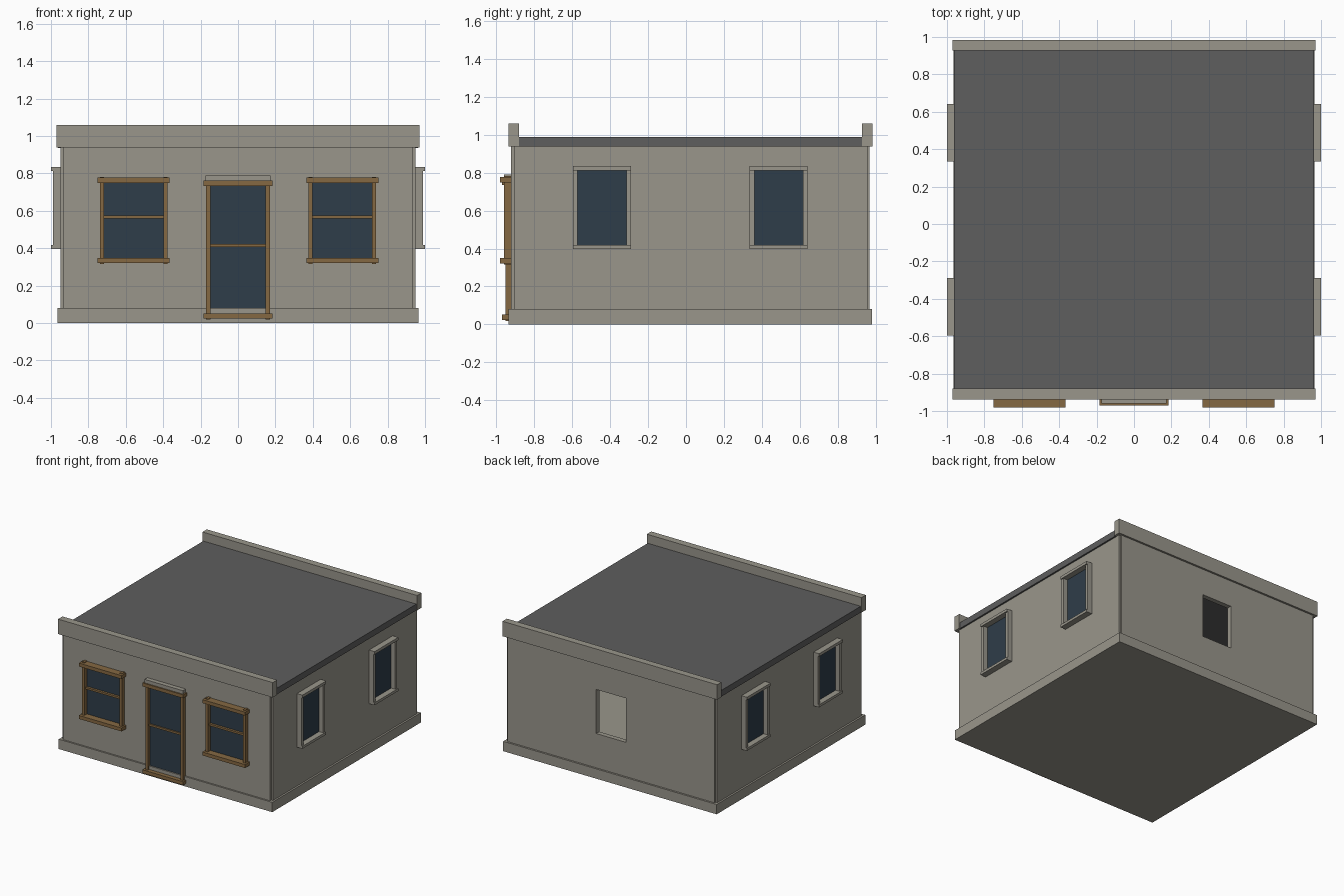
import bpy
import bmesh
from mathutils import Vector

old = bpy.data.objects.get("Cube")
if old:
    bpy.data.objects.remove(old, do_unlink=True)


def material(name, r, g, b):
    m = bpy.data.materials.new(name)
    m.use_nodes = True
    m.diffuse_color = (r, g, b, 1)
    m.node_tree.nodes["Principled BSDF"].inputs["Base Color"].default_value = (r, g, b, 1)
    return m


STONE = material("warm_grey_stone", 0.32, 0.305, 0.26)
ROOF = material("dark_roof_grey", 0.112, 0.112, 0.112)
GLASS = material("dark_blue_glass", 0.028, 0.047, 0.067)
WOOD = material("brown_wood", 0.235, 0.14, 0.055)


def boxes(name, mat, *spans):
    """One object made of boxes, each given as (x0, x1), (y0, y1), (z0, z1)."""
    bm = bmesh.new()
    for span in spans:
        lo, hi = (Vector([f(s) for s in span]) for f in (min, max))
        verts = bmesh.ops.create_cube(bm, size=1)["verts"]
        for v in verts:
            v.co = Vector([(lo[i] + hi[i]) / 2 + v.co[i] * (hi[i] - lo[i]) for i in range(3)])
    mesh = bpy.data.meshes.new(name)
    bm.to_mesh(mesh)
    bm.free()
    mesh.materials.append(mat)
    obj = bpy.data.objects.new(name, mesh)
    bpy.context.collection.objects.link(obj)
    return obj


# Main shell
FRONT, BACK, SIDE = -0.923, 0.967, 0.95
WALL_Z = (0.07, 0.94)
boxes("plinth", STONE, ((-0.965, 0.965), (-0.936, 0.982), (0, 0.08)))
boxes("front_wall", STONE, ((-0.936, 0.936), (FRONT, FRONT + 0.04), WALL_Z))
for side, s in (("left", 1), ("right", -1)):
    boxes(side + "_wall", STONE, ((s * 0.91, s * SIDE), (-0.907, 0.956), WALL_Z))

# Back wall with an open window hole
back_wall = boxes("back_wall", STONE, ((-0.936, 0.936), (BACK - 0.04, BACK), WALL_Z))
cutter = boxes("hole_cutter", STONE, ((-0.135, 0.135), (0.8, 1.1), (0.36, 0.72)))
cutter.hide_render = True
cut = back_wall.modifiers.new("window_hole", "BOOLEAN")
cut.operation = "DIFFERENCE"
cut.solver = "EXACT"
cut.object = cutter
bpy.context.view_layer.objects.active = back_wall
bpy.ops.object.modifier_apply(modifier=cut.name)
bpy.data.objects.remove(cutter, do_unlink=True)

# Roof slab and the end parapets
boxes("roof_slab", ROOF, ((-0.963, 0.963), (-0.882, 0.929), (0.937, 0.988)))
boxes("front_parapet", STONE, ((-0.97, 0.97), (-0.937, -0.88), (0.938, 1.06)))
boxes("back_parapet", STONE, ((-0.97, 0.97), (0.927, 0.983), (0.938, 1.06)))


def wood_frame(name, cx, half, bar, z0, z1, rail_z, depth, jamb_depth):
    """Timber frame on the front wall: two jambs, head, sill and a middle rail."""
    spans = [((cx - half, cx + half), (FRONT, depth), (z0, z0 + 0.028)),
             ((cx - half, cx + half), (FRONT, depth), (z1 - 0.028, z1)),
             ((cx - half, cx + half), (FRONT, jamb_depth + 0.015), (rail_z - 0.008, rail_z + 0.008))]
    spans[2] = ((cx - half + 0.02, cx + half - 0.02),) + spans[2][1:]
    for s in (-1, 1):
        outer = cx + s * (half - 0.013)
        spans.append(((outer, outer - s * bar), (FRONT, jamb_depth), (z0 - 0.006, z1 + 0.005)))
    boxes(name + "_frame", WOOD, *spans)
    inner = half - 0.02
    boxes(name + "_glass", GLASS,
          ((cx - inner, cx + inner), (FRONT + 0.002, FRONT - 0.003), (z0 + 0.01, z1 - 0.01)))


# Front windows, door and door lintel
for side, s in (("left", 1), ("right", -1)):
    wood_frame("front_window_" + side, s * 0.558, 0.193, 0.021, 0.321, 0.777, 0.567, -0.982, -0.96)
wood_frame("door", 0, 0.184, 0.024, 0.024, 0.762, 0.415, -0.97, -0.952)
boxes("door_lintel", STONE, ((-0.173, 0.173), (FRONT, -0.96), (0.74, 0.79)))

# Side windows with stone surrounds
for side, s in (("left", 1), ("right", -1)):
    for place, cy in (("front", -0.443), ("back", 0.488)):
        name = side + "_" + place + "_window"
        y0, y1, t = cy - 0.153, cy + 0.153, 0.025
        boxes(name + "_surround", STONE,
              ((s * 0.94, s), (y0, y1), (0.397, 0.418)),
              ((s * 0.94, s), (y0, y1), (0.812, 0.835)),
              ((s * 0.94, s * 0.99), (y0, y0 + t), (0.418, 0.812)),
              ((s * 0.94, s * 0.99), (y1 - t, y1), (0.418, 0.812)))
        boxes(name + "_glass", GLASS,
              ((s * (SIDE - 0.002), s * (SIDE + 0.003)), (y0 + 0.01, y1 - 0.01), (0.41, 0.82)))
